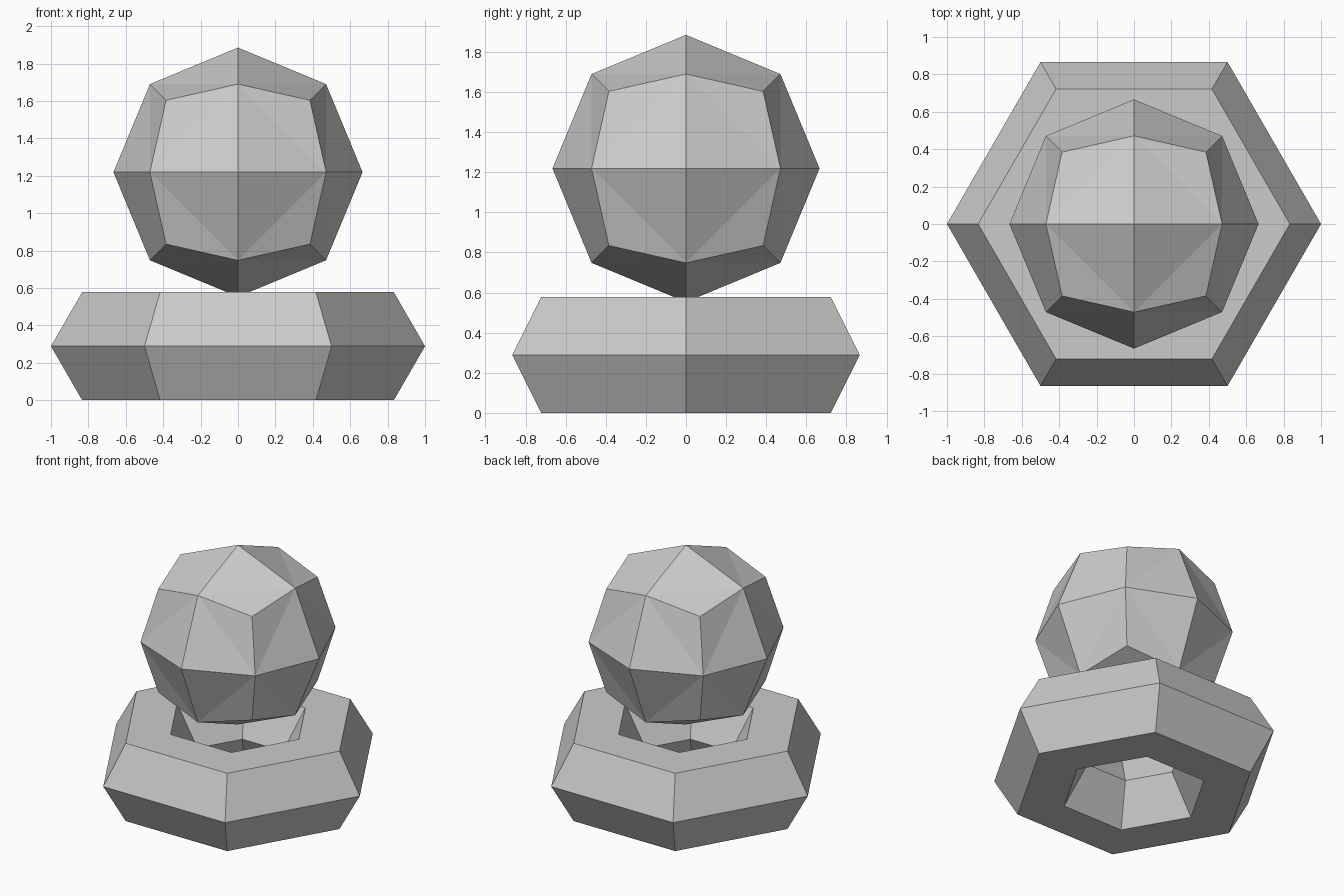
import bpy
import bmesh

if "Cube" in bpy.data.objects:
    bpy.data.objects.remove(bpy.data.objects["Cube"])

MAJOR, MINOR = 2 / 3, 1 / 3      # ring radii
RING_Z = MINOR * 0.866           # half height of the hexagonal section
BALL_R, BALL_Z = 0.666, 1.219

# Base: six-sided ring with a hexagonal cross-section
bpy.ops.mesh.primitive_torus_add(major_segments=6, minor_segments=6,
                                 major_radius=MAJOR, minor_radius=MINOR,
                                 location=(0, 0, RING_Z))
bpy.context.object.name = "base_ring"

# Ball: cube split 2 x 2 per side and pushed out to a sphere
bm = bmesh.new()
bmesh.ops.create_cube(bm, size=2)
bmesh.ops.subdivide_edges(bm, edges=bm.edges[:], cuts=1, use_grid_fill=True)
for v in bm.verts:
    v.co = v.co.normalized() * BALL_R
# Fold every bent quad along its long diagonal
bmesh.ops.triangulate(bm, faces=bm.faces[:], quad_method='LONG_EDGE')
mesh = bpy.data.meshes.new("ball")
bm.to_mesh(mesh)
bm.free()
ball = bpy.data.objects.new("ball", mesh)
ball.location.z = BALL_Z
bpy.context.collection.objects.link(ball)
